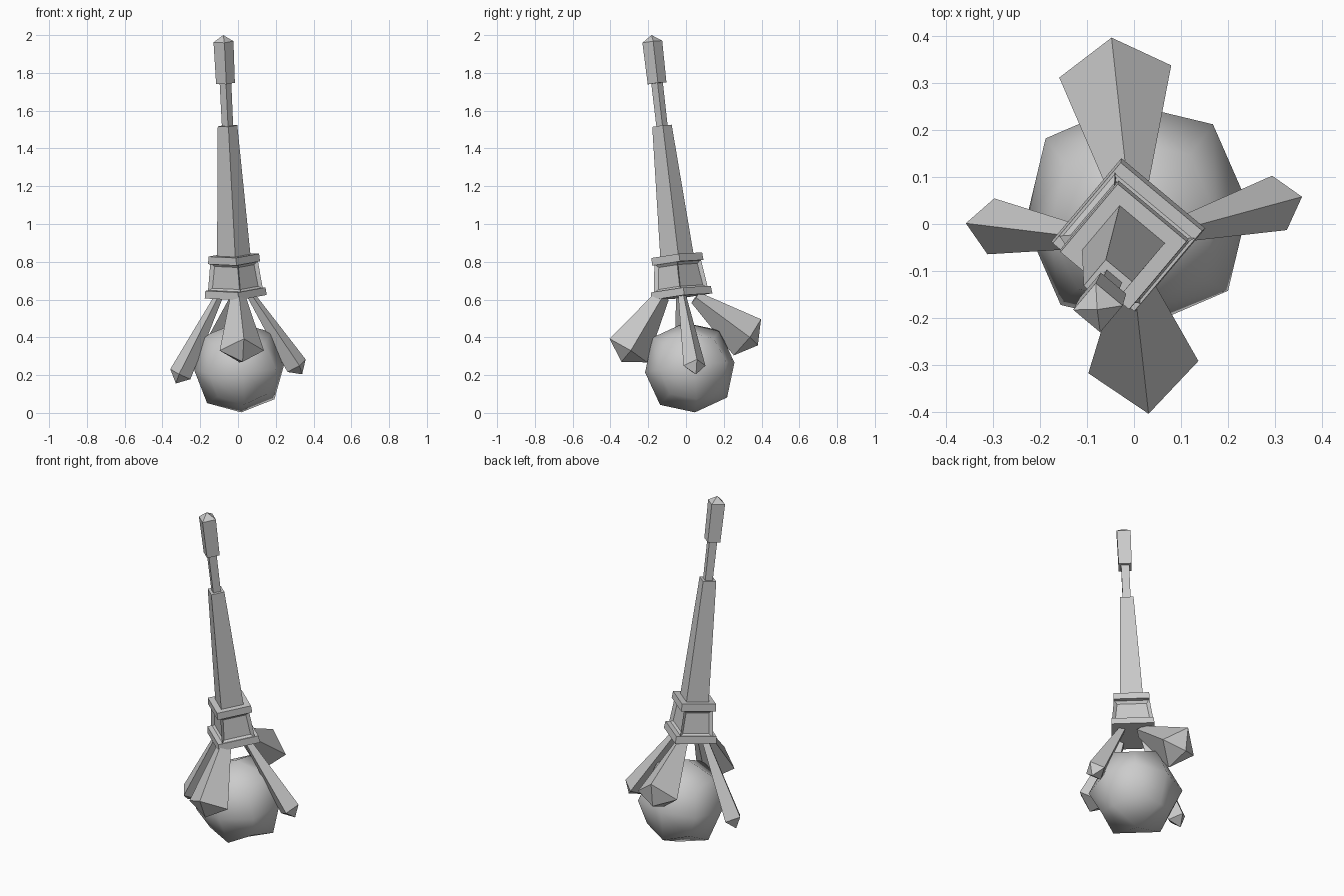
import bpy, bmesh, math
from mathutils import Vector, Matrix

if "Cube" in bpy.data.objects:
    bpy.data.objects.remove(bpy.data.objects["Cube"])

grey = bpy.data.materials.new("stone_grey")
grey.use_nodes = True
grey.diffuse_color = (0.6, 0.6, 0.6, 1)
grey.node_tree.nodes["Principled BSDF"].inputs["Base Color"].default_value = (0.6, 0.6, 0.6, 1)

# Leaning frame shared by the orb, collar and spire
CENTRE = Vector((0.006, 0.02, 0.24))
AXIS = Vector((-0.048, -0.115, 1))
FRAME = (Matrix.Translation(CENTRE)
         @ Vector((0, 0, 1)).rotation_difference(AXIS).to_matrix().to_4x4()
         @ Matrix.Rotation(math.radians(5), 4, "Z"))


def finish(name, bm, inward=False, faceted=True):
    """Make a smooth-shaded object; faceted parts get sharp edges, inward parts inward normals."""
    bmesh.ops.recalc_face_normals(bm, faces=bm.faces)
    for face in bm.faces:
        face.smooth = True
    for edge in bm.edges:
        edge.smooth = not faceted
    mesh = bpy.data.meshes.new(name)
    bm.to_mesh(mesh)
    bm.free()
    mesh.materials.append(grey)
    if inward:
        mesh.normals_split_custom_set(
            [-p.normal for p in mesh.polygons for _ in p.loop_indices])
    obj = bpy.data.objects.new(name, mesh)
    bpy.context.collection.objects.link(obj)
    return obj


def loft(rings, tip=None):
    """Skin four-cornered rings, closing with a flat cap or a point."""
    bm = bmesh.new()
    rows = [[bm.verts.new(p) for p in ring] for ring in rings]
    sides = []
    for a, b in zip(rows, rows[1:]):
        for i in range(4):
            j = (i + 1) % 4
            sides.append(bm.faces.new((a[i], a[j], b[j], b[i])))
    bm.faces.new(rows[0])
    if tip is None:
        bm.faces.new(rows[-1])
    else:
        point = bm.verts.new(tip)
        for i in range(4):
            bm.faces.new((rows[-1][i], rows[-1][(i + 1) % 4], point))
    return bm, sides


def square(height, radius, recess=0.0):
    """Square ring; recess narrows it between one pair of opposite sides."""
    z = (height - CENTRE.z) * AXIS.length
    half = radius / math.sqrt(2)
    across = Vector((1, 1, 0)).normalized()
    along = Vector((-1, 1, 0)).normalized()
    signs = ((1, -1), (1, 1), (-1, 1), (-1, -1))
    return [FRAME @ (across * (a * (half - recess)) + along * (b * half) + Vector((0, 0, z)))
            for a, b in signs]


def column(name, profile, tip=None, inward=False):
    point = square(tip, 0)[0] if tip else None
    finish(name, loft([square(h, r) for h, r in profile], point)[0], inward)


# Orb: a cube smoothed once
bm = bmesh.new()
bmesh.ops.create_cube(bm, size=0.478, matrix=FRAME)
orb = finish("orb", bm, faceted=False)
rounding = orb.modifiers.new("rounding", "SUBSURF")
rounding.levels = rounding.render_levels = 1
rounding.use_limit_surface = False

# Collar: two flanges around a body with sunken panels
column("collar_lower_flange", [(0.615, 0.165), (0.655, 0.16)])
column("collar_upper_flange", [(0.795, 0.138), (0.835, 0.135)])
bm, sides = loft([square(0.65, 0.159, 0.02), square(0.80, 0.136, 0.015)])
bmesh.ops.recalc_face_normals(bm, faces=bm.faces)
bmesh.ops.inset_individual(bm, faces=sides, thickness=0.025, depth=-0.015)
finish("collar_body", bm)

# Spire, rod and pointed head
column("spire", [(0.83, 0.089), (1.52, 0.052)], inward=True)
column("rod", [(1.515, 0.03), (1.76, 0.031)], inward=True)
column("head", [(1.745, 0.05), (1.965, 0.053)], tip=2.0, inward=True)


# Claws: tapered four-sided spikes with a blunt point
def claw(name, root, end, root_radius, end_radius, tip_length):
    root, end = Vector(root), Vector(end)
    along = (end - root).normalized()
    side = along.cross(Vector((0, 0, 1))).normalized()
    out = side.cross(along)

    def diamond(c, r):
        return [c + d * r for d in (out, side, -out, -side)]

    bm, _ = loft([diamond(root, root_radius), diamond(end, end_radius)],
                 end + along * tip_length)
    finish(name, bm, inward=True)


claw("front_claw", (0.0, -0.125, 0.62), (0.02, -0.305, 0.33), 0.04, 0.118, 0.07)
claw("back_claw", (-0.01, 0.05, 0.61), (-0.04, 0.325, 0.40), 0.035, 0.12, 0.07)
claw("left_claw", (0.07, -0.02, 0.62), (0.31, 0.045, 0.25), 0.022, 0.06, 0.055)
claw("right_claw", (-0.10, -0.03, 0.62), (-0.305, -0.005, 0.205), 0.022, 0.06, 0.055)
